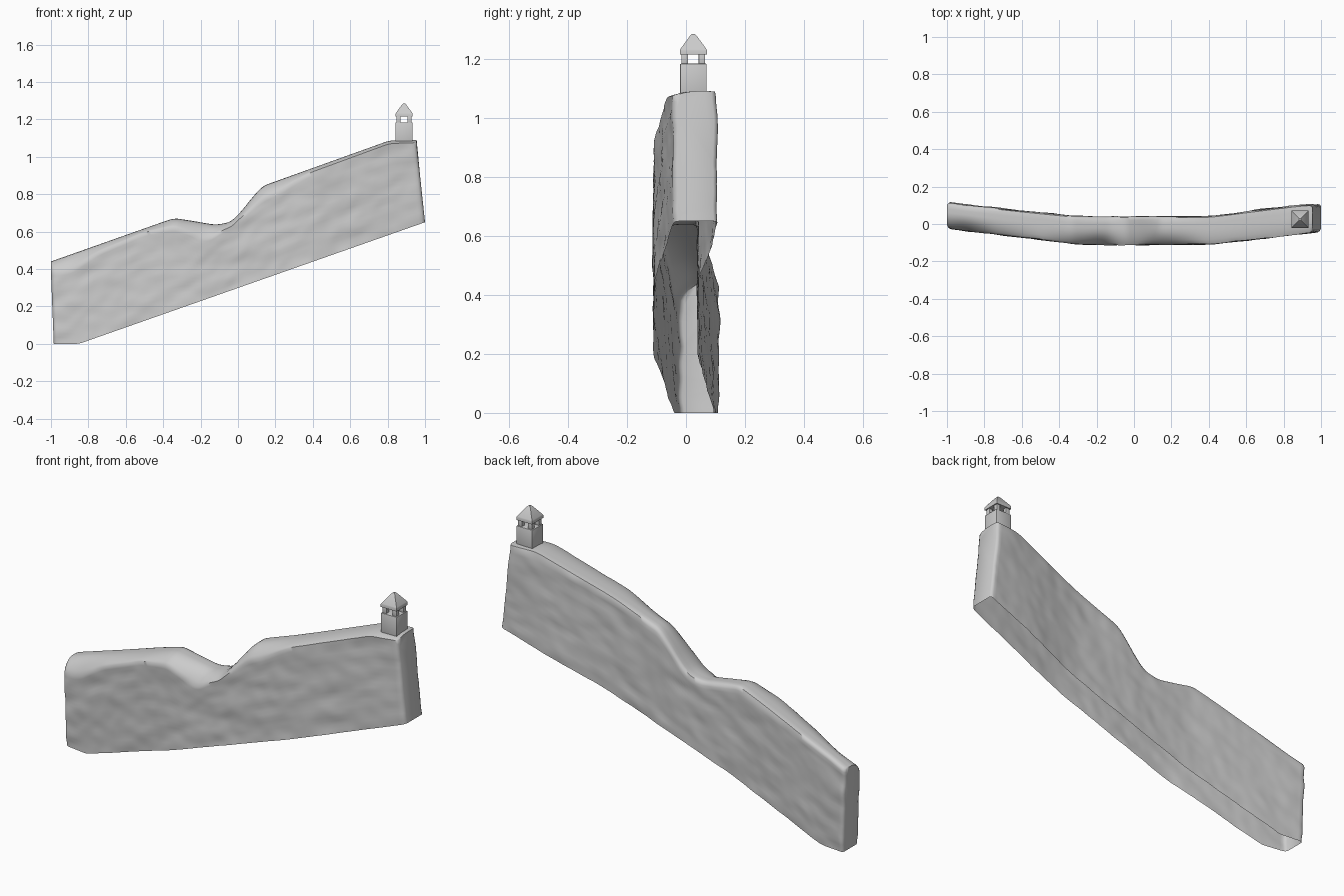
import bpy, bmesh, math
from mathutils import Vector, noise

if "Cube" in bpy.data.objects:
    bpy.data.objects.remove(bpy.data.objects["Cube"])


def curve(points, soft):
    """Piecewise-linear profile, rounded by averaging over +-soft."""
    def lin(x):
        if x <= points[0][0]:
            (a, b), (c, d) = points[0], points[1]
        elif x >= points[-1][0]:
            (a, b), (c, d) = points[-2], points[-1]
        else:
            for (a, b), (c, d) in zip(points, points[1:]):
                if a <= x <= c:
                    break
        return b + (d - b) * (x - a) / (c - a)
    return lambda x: sum(lin(x + soft * k / 4) for k in range(-4, 5)) / 9


# Wall outlines along x: foot, crest, front and back planes, front edge drop
foot = curve([(-1, 0), (-.85, 0), (1, .65)], .015)
crest = curve([(-1, .44), (-.42, .645), (-.34, .672), (-.25, .658), (-.12, .636),
               (-.04, .65), (.02, .71), (.07, .775), (.13, .843), (.35, .922),
               (.81, 1.087), (.96, 1.091)], .025)
front = curve([(-1, -.022), (-.65, -.065), (-.28, -.11), (.4, -.11), (.7, -.075), (1, -.04)], .06)
back = curve([(-1, .115), (-.65, .075), (-.3, .04), (.4, .04), (.65, .072), (.9, .103), (1, .107)], .06)
drop = curve([(-1, .06), (-.9, .09), (-.75, .04), (-.5, .02), (-.32, .05), (-.17, .09),
              (-.08, .03), (.02, .03), (.12, .07), (.22, .06), (.38, .02), (1, .015)], .03)


def relief(x, z, side):
    """Soft weathered stone courses running along the slope."""
    w = z - .35 * x
    n = noise.noise(Vector((x * 5, w * 13, side * 7)))
    n += .5 * noise.noise(Vector((x * 14, w * 22, side * 9 + 3)))
    return .006 * n


def ring(u, inset):
    pts = []
    rows = 22

    def place(t, depth, below, side):
        x = (-.985 - .015 * t) * (1 - u) + (1 - .045 * t) * u
        lo, hi = foot(x), crest(x)
        f, b = front(x) + inset, back(x) - inset
        d = drop(x)
        if side > 0:
            f_b = b
            hi -= .02
        elif side < 0:
            f_b = f
            hi -= d
        else:
            f_b = f + (b - f) * depth
            hi -= below * d
        z = lo + t * (hi - lo)
        if side:
            f_b += side * relief(x, z, side)
        pts.append((x, f_b, z))

    for i in range(rows + 1):
        place(i / rows, 1, 0, 1)
    for depth, below in ((.96, .1), (.88, 0), (.75, 0), (.6, 0), (.45, .04),
                         (.3, .2), (.17, .42), (.06, .72)):
        place(1, depth, below, 0)
    for i in range(rows, -1, -1):
        place(i / rows, 0, 0, -1)
    return pts


# Curved sloping wall, hollow underneath
bm = bmesh.new()
stations = [(0, .014), (.003, .004), (.008, 0)]
stations += [(.008 + .984 * i / 130, 0) for i in range(1, 131)]
stations += [(.997, .004), (1, .014)]
loops = [[bm.verts.new(p) for p in ring(u, s)] for u, s in stations]
for a, b in zip(loops, loops[1:]):
    for i in range(len(a) - 1):
        bm.faces.new((a[i], a[i + 1], b[i + 1], b[i]))
bm.faces.new(loops[0])
bm.faces.new(loops[-1][::-1])
bmesh.ops.recalc_face_normals(bm, faces=bm.faces)
# Open shell: make sure the front faces look outwards
bm.faces.ensure_lookup_table()
mid = min(bm.faces, key=lambda f: (f.calc_center_median() - Vector((.2, -.11, .6))).length)
if mid.normal.y > 0:
    bmesh.ops.reverse_faces(bm, faces=bm.faces)


def finish(bm, name, angle):
    mesh = bpy.data.meshes.new(name)
    bm.to_mesh(mesh)
    bm.free()
    ob = bpy.data.objects.new(name, mesh)
    bpy.context.collection.objects.link(ob)
    bpy.ops.object.select_all(action='DESELECT')
    ob.select_set(True)
    bpy.context.view_layer.objects.active = ob
    bpy.ops.object.shade_smooth_by_angle(angle=math.radians(angle))
    return ob


finish(bm, "wall", 50)

CX, CY = .888, .025


def block(name, x, y, z0, z1, wx, wy, bevel=.003):
    bm = bmesh.new()
    bmesh.ops.create_cube(bm, size=1)
    for v in bm.verts:
        v.co = (x + v.co.x * wx, y + v.co.y * wy, z0 + (v.co.z + .5) * (z1 - z0))
    bmesh.ops.bevel(bm, geom=bm.edges[:], offset=bevel, segments=2, profile=.5, affect='EDGES')
    return finish(bm, name, 35)


# Small turret: base, four posts
block("turret_base", CX, CY, 1.06, 1.184, .092, .09)
for i, sx in enumerate((-1, 1)):
    for j, sy in enumerate((-1, 1)):
        block(f"turret_post_{i}{j}", CX + sx * .029, CY + sy * .029, 1.18, 1.22, .022, .022, .002)

# Pyramid cap with upright eaves and a blunt tip
bm = bmesh.new()
tiers = []
for z, r in ((1.215, .046), (1.229, .046), (1.234, .044), (1.279, .011), (1.285, .005)):
    tiers.append([bm.verts.new((CX + sx * r, CY + sy * r, z))
                  for sx, sy in ((-1, -1), (1, -1), (1, 1), (-1, 1))])
for a, b in zip(tiers, tiers[1:]):
    for i in range(4):
        j = (i + 1) % 4
        bm.faces.new((a[i], a[j], b[j], b[i]))
bm.faces.new(tiers[0][::-1])
bm.faces.new(tiers[-1])
finish(bm, "turret_cap", 35)
